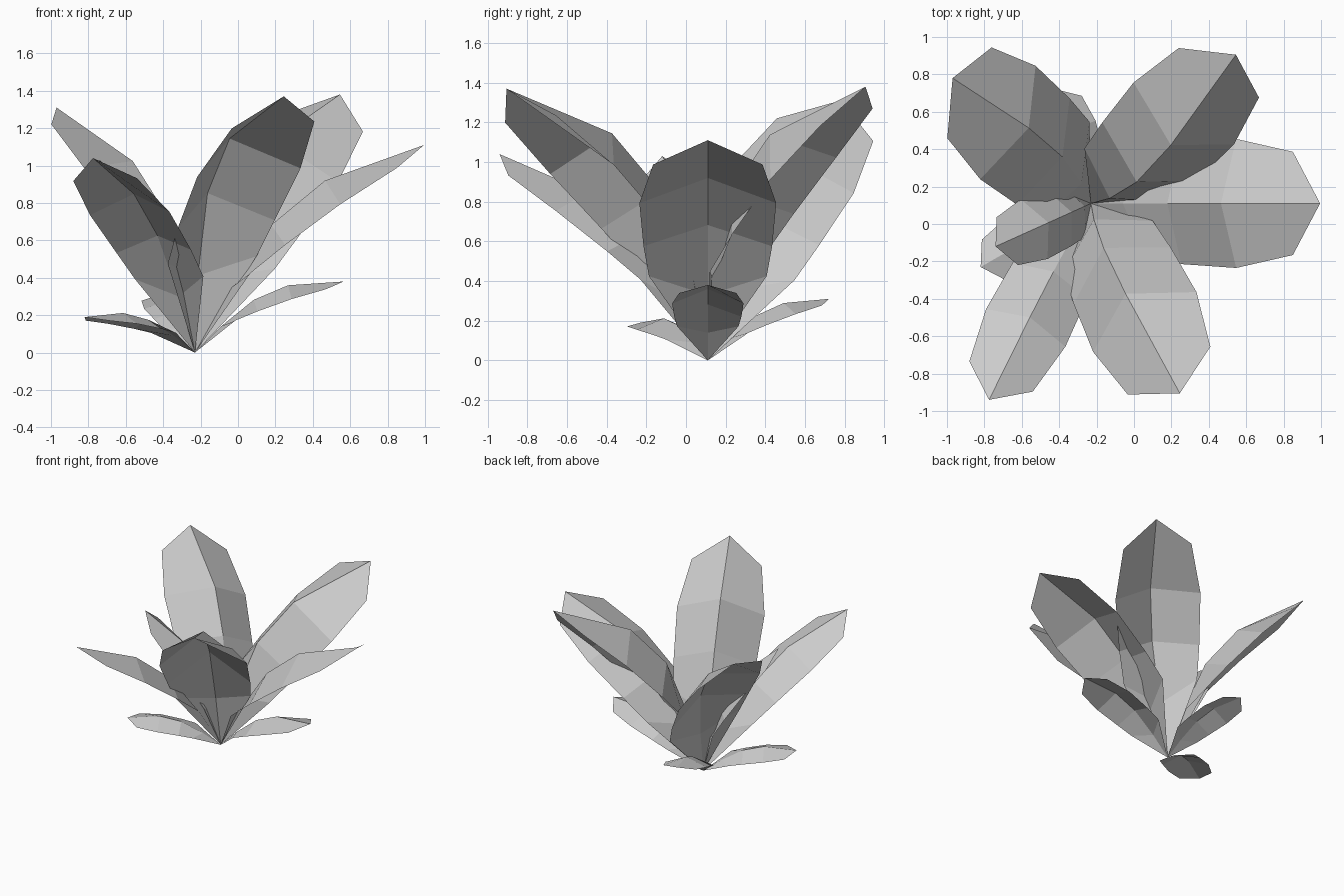
import bpy
import math
from mathutils import Vector

if "Cube" in bpy.data.objects:
    bpy.data.objects.remove(bpy.data.objects["Cube"])

BASE = Vector((-0.23, 0.11, 0.0))

# leaf profile rows: (edge distance, edge lift, half-width factor, ridge distance, ridge lift factor)
ROWS = [(0.305, 0.070, 0.86, 0.21, 0.60),
        (0.45, 0.062, 0.94, 0.46, 1.08),
        (0.67, 0.040, 1.00, 0.685, 1.0),
        (0.885, 0.004, 0.80, None, None)]


def leaf(name, tip, half, bulge, roll=0.0):
    """Folded low-poly leaf from the shared root to its tip."""
    axis = Vector(tip) - BASE
    length = axis.length
    u = axis.normalized()
    side = Vector((0, 0, 1)).cross(u).normalized()
    up = u.cross(side)
    a = math.radians(roll)
    left = side * math.cos(a) + up * math.sin(a)
    norm = up * math.cos(a) - side * math.sin(a)

    verts = [BASE.copy(), Vector(tip)]
    for t, n, w, rt, rn in ROWS:
        mid = BASE + u * t * length + norm * n * length
        verts += [mid + left * w * half, mid - left * w * half]
        if rt:
            verts.append(BASE + u * rt * length + norm * rn * bulge * length)
    # 0 root, 1 tip, then left/right/ridge per row, 11/12 = upper edges
    faces = [(0, 4, 2), (0, 3, 4)]
    for i in (2, 5):
        faces += [(i, i + 2, i + 5, i + 3), (i + 2, i + 1, i + 4, i + 5)]
    faces += [(8, 10, 1, 11), (10, 9, 12, 1)]
    mesh = bpy.data.meshes.new(name)
    mesh.from_pydata([tuple(v) for v in verts], [], faces)
    mesh.update()
    obj = bpy.data.objects.new(name, mesh)
    bpy.context.collection.objects.link(obj)
    return obj


# tall leaves
leaf("tall_leaf_right", (0.995, 0.11, 1.11), 0.345, 0.13)
leaf("tall_leaf_back_right", (0.545, 0.905, 1.38), 0.32, 0.18, 16)
leaf("tall_leaf_back_left", (-0.97, 0.78, 1.31), 0.345, 0.135, 20)
leaf("tall_leaf_front_left", (-0.775, -0.94, 1.04), 0.235, 0.115, 3)
leaf("tall_leaf_front_right", (0.245, -0.905, 1.37), 0.32, 0.185, 6.5)
# medium leaf
leaf("medium_leaf_left", (-0.74, -0.12, 1.03), 0.175, 0.13)
# low leaves
leaf("low_leaf_right", (0.565, 0.11, 0.38), 0.18, 0.125)
leaf("low_leaf_back", (-0.42, 0.72, 0.31), 0.155, 0.12)
leaf("low_leaf_left", (-0.82, -0.23, 0.19), 0.155, 0.12)
